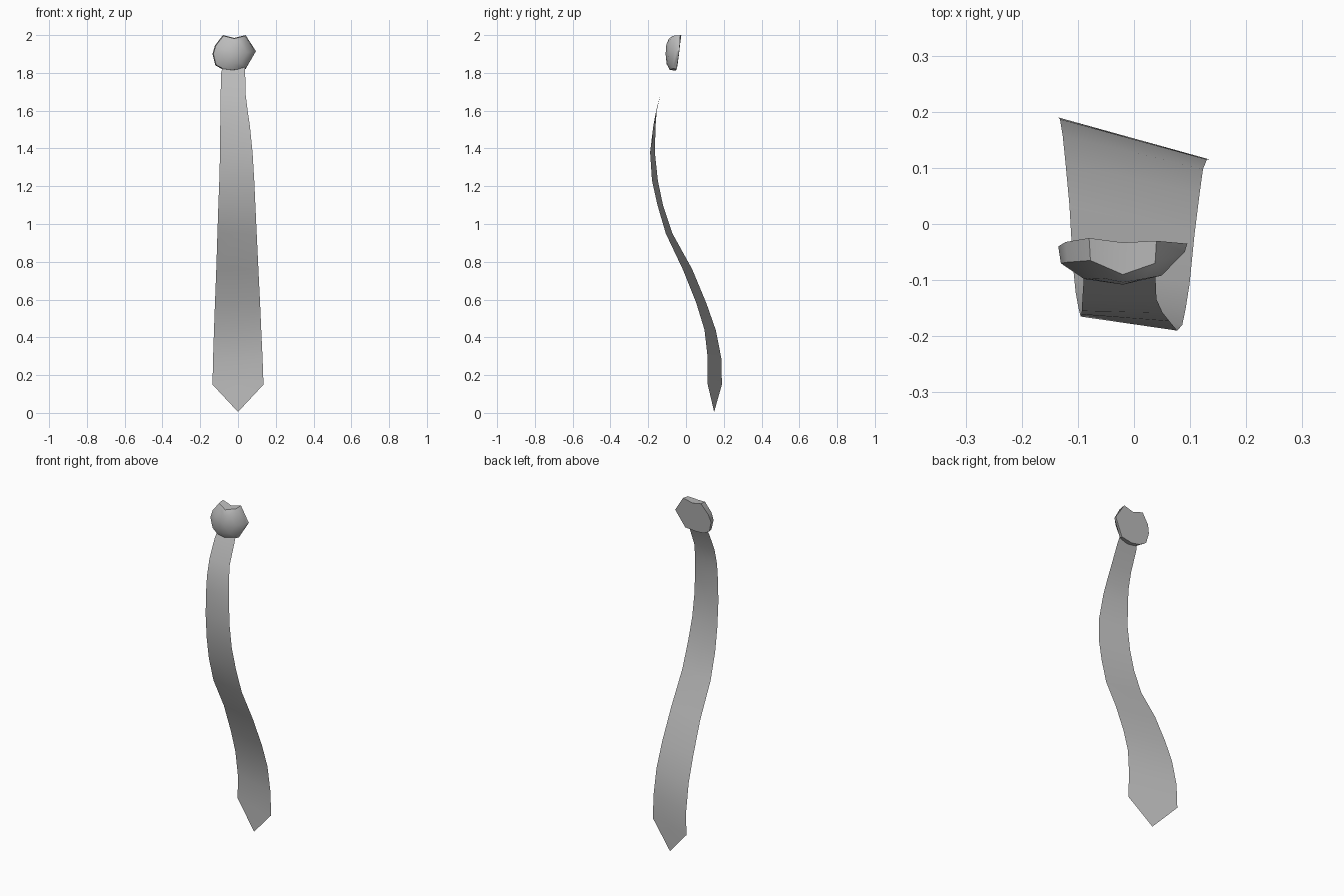
import bpy
import bmesh
from math import radians

cube = bpy.data.objects.get("Cube")
if cube:
    bpy.data.objects.remove(cube)

cloth = bpy.data.materials.new("grey_cloth")
cloth.use_nodes = True
grey = (0.5, 0.5, 0.5, 1)
cloth.diffuse_color = grey
cloth.node_tree.nodes["Principled BSDF"].inputs["Base Color"].default_value = grey


def finish(name, bm, angle):
    mesh = bpy.data.meshes.new(name)
    bm.to_mesh(mesh)
    bm.free()
    mesh.materials.append(cloth)
    obj = bpy.data.objects.new(name, mesh)
    bpy.context.collection.objects.link(obj)
    bpy.ops.object.select_all(action="DESELECT")
    obj.select_set(True)
    bpy.context.view_layer.objects.active = obj
    bpy.ops.object.shade_smooth_by_angle(angle=radians(angle))
    return obj


# Blade: a thin waving, slightly twisted sheet
# each row: height, right edge x and y, left edge x and y
rows = [
    (0.15, -0.135, 0.19, 0.135, 0.115),
    (0.29, -0.132, 0.187, 0.13, 0.115),
    (0.44, -0.127, 0.157, 0.123, 0.098),
    (0.58, -0.122, 0.108, 0.117, 0.055),
    (0.76, -0.115, 0.033, 0.108, -0.017),
    (0.95, -0.109, -0.072, 0.099, -0.107),
    (1.10, -0.104, -0.122, 0.092, -0.151),
    (1.23, -0.099, -0.149, 0.086, -0.180),
    (1.38, -0.095, -0.165, 0.077, -0.190),
    (1.52, -0.094, -0.161, 0.063, -0.173),
    (1.60, -0.093, -0.155, 0.051, -0.158),
    (1.69, -0.092, -0.134, 0.040, -0.134),
    (1.80, -0.089, -0.088, 0.038, -0.088),
    (1.84, -0.080, -0.070, 0.035, -0.070),
]
bm = bmesh.new()
tip = bm.verts.new((0, 0.149, 0.005))
previous = None
for z, x1, y1, x2, y2 in rows:
    row = [bm.verts.new((x1 + (x2 - x1) * t, y1 + (y2 - y1) * t, z))
           for t in (0, 0.5, 1)]
    for i in range(2):
        if previous:
            bm.faces.new((previous[i], previous[i + 1], row[i + 1], row[i]))
        else:
            bm.faces.new((tip, row[i + 1], row[i]))
    previous = row
finish("tie_blade", bm, 60)

# Knot: flat back, faceted side wall and rounded front
# each corner: x, z, back y, front rim y
corners = [
    (-0.08, 2.0, -0.025, -0.065),
    (-0.02, 1.985, -0.033, -0.09),
    (0.04, 2.0, -0.03, -0.07),
    (0.095, 1.915, -0.035, -0.05),
    (0.04, 1.82, -0.05, -0.07),
    (-0.03, 1.812, -0.055, -0.086),
    (-0.08, 1.818, -0.05, -0.08),
    (-0.12, 1.84, -0.045, -0.07),
    (-0.135, 1.9, -0.04, -0.07),
    (-0.122, 1.945, -0.032, -0.068),
]
cx, cz = -0.02, 1.9
bm = bmesh.new()


def ring(scale, depth):
    return [bm.verts.new((cx + (c[0] - cx) * scale, depth(c),
                          cz + (c[1] - cz) * scale)) for c in corners]


rings = [
    ring(1, lambda c: c[2]),
    ring(0.96, lambda c: c[3]),
    ring(0.6, lambda c: 0.3 * c[3] - 0.077),
]
for a, b in zip(rings, rings[1:]):
    for i in range(len(corners)):
        j = (i + 1) % len(corners)
        bm.faces.new((a[i], a[j], b[j], b[i]))
bm.faces.new(rings[0])
front = bm.verts.new((cx, -0.108, cz))
for i in range(len(corners)):
    bm.faces.new((rings[2][i - 1], rings[2][i], front))
bmesh.ops.recalc_face_normals(bm, faces=bm.faces)
finish("tie_knot", bm, 40)
